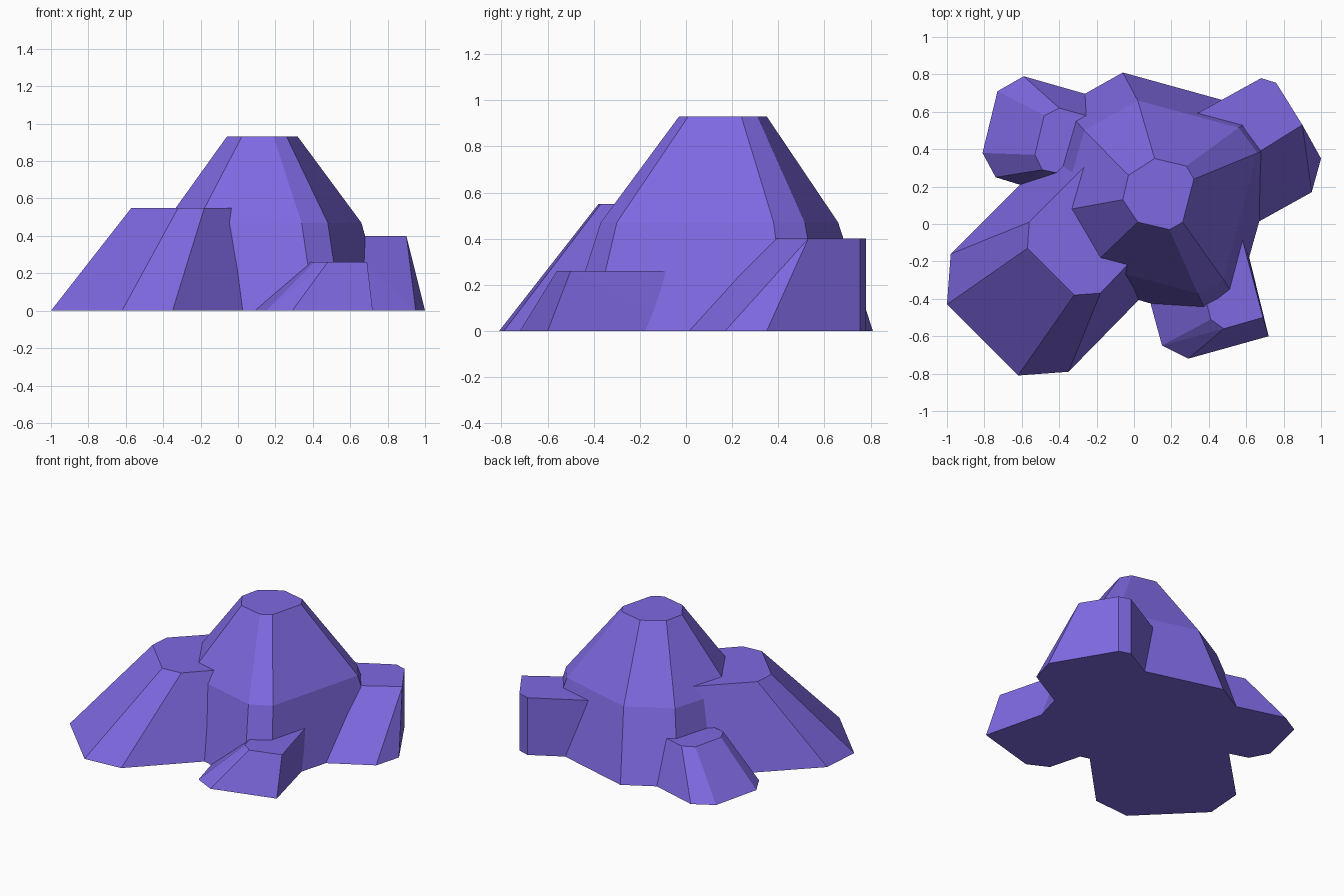
import bpy
import bmesh

if "Cube" in bpy.data.objects:
    bpy.data.objects.remove(bpy.data.objects["Cube"])

mat = bpy.data.materials.new("violet_rock")
mat.diffuse_color = (0.21, 0.14, 0.75, 1)
mat.use_nodes = True
mat.node_tree.nodes["Principled BSDF"].inputs["Base Color"].default_value = mat.diffuse_color


def finish(name, bm):
    bmesh.ops.recalc_face_normals(bm, faces=bm.faces[:])
    mesh = bpy.data.meshes.new(name)
    bm.to_mesh(mesh)
    bm.free()
    mesh.materials.append(mat)
    obj = bpy.data.objects.new(name, mesh)
    bpy.context.collection.objects.link(obj)
    return obj


def loft(name, rings):
    """Stack equal-sided outlines, given as (height, points), into a solid."""
    bm = bmesh.new()
    loops = [[bm.verts.new((x, y, z)) for x, y in pts] for z, pts in rings]
    for low, high in zip(loops, loops[1:]):
        n = len(low)
        for i in range(n):
            j = (i + 1) % n
            bm.faces.new((low[i], low[j], high[j], high[i]))
    bm.faces.new(loops[0])
    bm.faces.new(loops[-1])
    return finish(name, bm)


def hull_rock(name, height, base, top):
    """Chiselled flat-topped rock between a base outline and a top outline."""
    bm = bmesh.new()
    for z, pts in ((0, base), (height, top)):
        for x, y in pts:
            bm.verts.new((x, y, z))
    res = bmesh.ops.convex_hull(bm, input=bm.verts[:])
    spare = {g for g in res["geom_interior"] + res["geom_unused"]
             if isinstance(g, bmesh.types.BMVert)}
    bmesh.ops.delete(bm, geom=list(spare), context='VERTS')
    bmesh.ops.dissolve_limit(bm, angle_limit=0.03, verts=bm.verts[:], edges=bm.edges[:])
    return finish(name, bm)


# Tall central rock: eight sides, steep foot and tapering crown
loft("main_rock", [
    (0.0, [(.79, .44), (.70, .60), (-.06, .81), (-.38, .63),
           (-.50, .03), (-.30, -.31), (.41, -.52), (.55, -.41)]),
    (0.47, [(.66, .38), (.56, .515), (.02, .66), (-.265, .50),
            (-.39, .07), (-.22, -.22), (.34, -.37), (.48, -.30)]),
    (0.93, [(.32, .24), (.28, .31), (.11, .35), (-.03, .26),
            (-.06, .13), (.02, .01), (.19, -.03), (.26, .01)]),
])

# Large front-left rock
hull_rock("front_left_rock", 0.55,
          [(-1, -.43), (-.62, -.81), (-.35, -.79), (.10, -.33), (-.42, .40), (-.98, -.16)],
          [(-.57, -.13), (-.32, -.38), (-.18, -.37), (.04, -.14), (-.22, .35), (-.56, .01)])

# Leaning back-right rock
hull_rock("back_right_rock", 0.40,
          [(.50, -.08), (.95, .17), (1, .35), (.76, .755), (.68, .78), (.30, .57)],
          [(.50, .28), (.90, .53), (.76, .755), (.68, .78), (.30, .57)])

# Low front-right rock
hull_rock("front_right_rock", 0.26,
          [(.09, -.43), (.15, -.65), (.29, -.72), (.72, -.60), (.56, .05), (.20, -.10)],
          [(.39, -.43), (.41, -.51), (.48, -.56), (.69, -.50), (.55, .03), (.45, -.10)])

# Small back-left rock
hull_rock("back_left_rock", 0.29,
          [(-.59, .79), (-.73, .71), (-.81, .38), (-.74, .25), (-.61, .21),
           (-.40, .18), (-.10, .65)],
          [(-.40, .62), (-.48, .58), (-.53, .37), (-.49, .29), (-.35, .26), (-.15, .55)])
